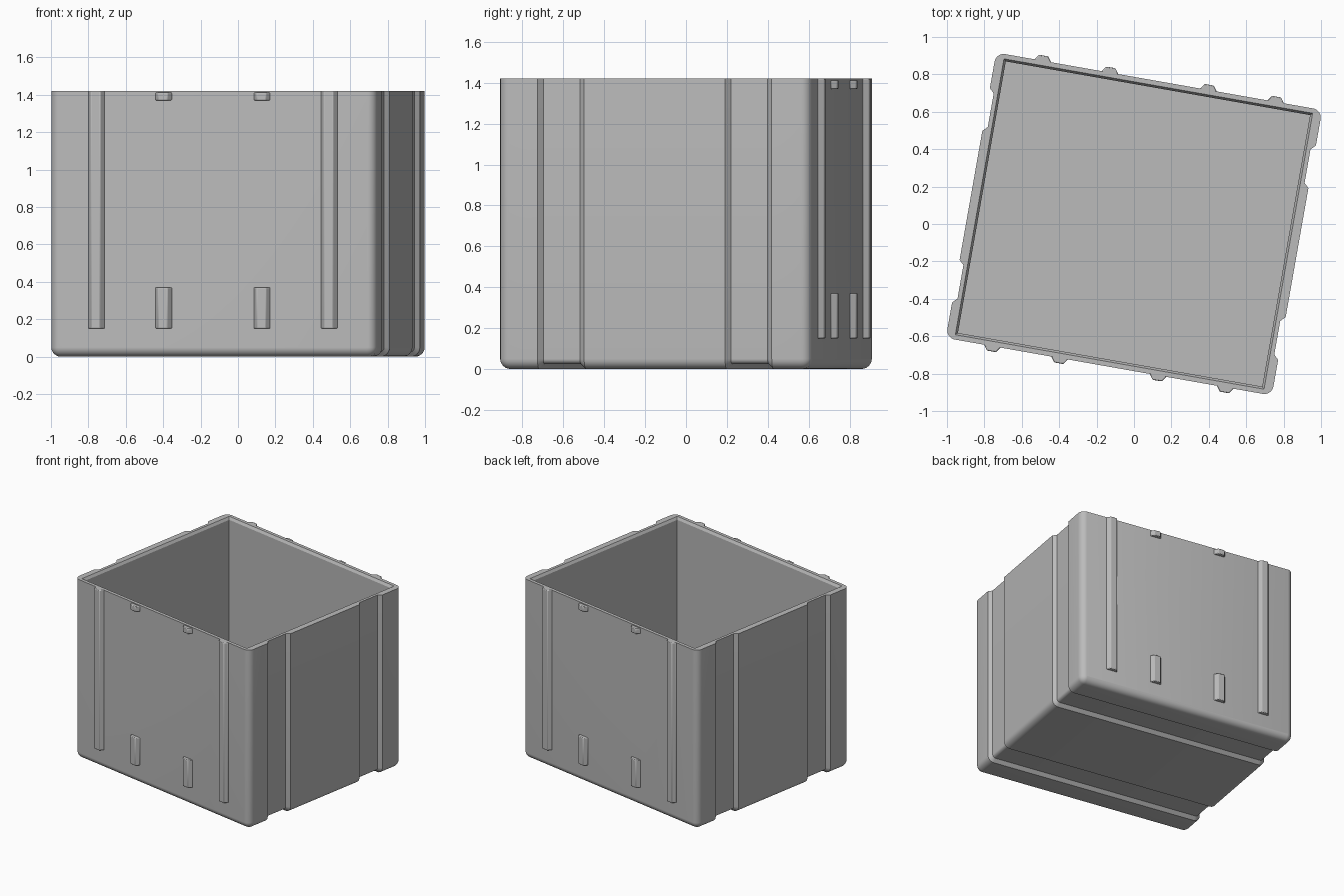
import bpy, bmesh, math

if "Cube" in bpy.data.objects:
    bpy.data.objects.remove(bpy.data.objects["Cube"])

HALF_W, HALF_D, HEIGHT = 0.885, 0.775, 1.42   # outer half width, half depth, height
ROUND = 0.05                                  # outer edge radius
GROOVE = 0.025                                # groove depth
TURN = math.radians(-10)                      # whole box is turned about z

grey = bpy.data.materials.new("plain grey")
grey.use_nodes = True
colour = (0.5, 0.5, 0.5, 1)
grey.diffuse_color = colour
grey.node_tree.nodes["Principled BSDF"].inputs["Base Color"].default_value = colour


def loft(name, rings):
    """Skin a list of equal-length point loops and cap both ends."""
    bm = bmesh.new()
    loops = [[bm.verts.new(p) for p in ring] for ring in rings]
    n = len(loops[0])
    for a, b in zip(loops, loops[1:]):
        for i in range(n):
            j = (i + 1) % n
            bm.faces.new((a[i], a[j], b[j], b[i]))
    bm.faces.new(loops[0])
    bm.faces.new(loops[-1])
    bmesh.ops.recalc_face_normals(bm, faces=bm.faces)
    mesh = bpy.data.meshes.new(name)
    bm.to_mesh(mesh)
    bm.free()
    mesh.materials.append(grey)
    obj = bpy.data.objects.new(name, mesh)
    bpy.context.collection.objects.link(obj)
    obj.rotation_euler.z = TURN
    return obj


def section(y, inset):
    """U-shaped slice of the box with rounded lower corners."""
    r = max(ROUND - inset, 0.004)
    half = HALF_W - inset
    right = [(half, y, HEIGHT)]
    for i in range(7):
        a = math.radians(15 * i)
        right.append((half - r + r * math.cos(a), y, inset + r - r * math.sin(a)))
    return right + [(-x, yy, z) for x, yy, z in reversed(right)]


def rectangle(half_x, half_y, z):
    return [(sx * half_x, sy * half_y, z)
            for sx, sy in ((-1, -1), (1, -1), (1, 1), (-1, 1))]


# Body: slices along the depth, rounded at the ends, with two wraparound grooves
stations = [(0.35, 0), (0.375, GROOVE), (0.557, GROOVE), (0.582, 0)]
for i in range(7):
    a = math.radians(14 * i)
    stations.append((HALF_D - ROUND + ROUND * math.sin(min(a, math.pi / 2)),
                     ROUND * (1 - math.cos(a))))
slices = [(-y, d) for y, d in reversed(stations)] + stations
body = loft("box_body", [section(y, d) for y, d in slices])

# Cavity with a small chamfer at the lip
cavity = loft("cavity_cutter", [rectangle(0.826, 0.737, 0.055),
                                rectangle(0.826, 0.737, HEIGHT - 0.02),
                                rectangle(0.838, 0.749, HEIGHT),
                                rectangle(0.838, 0.749, HEIGHT + 0.1)])
cavity.hide_render = True
cavity.hide_viewport = False
cut = body.modifiers.new("cavity", "BOOLEAN")
cut.operation = "DIFFERENCE"
cut.solver = "EXACT"
cut.object = cavity
bpy.context.view_layer.objects.active = body
body.select_set(True)
bpy.ops.object.modifier_apply(modifier="cavity")
bpy.data.objects.remove(cavity)
parts = [body]


# Raised ribs on the front and back walls
def rib(name, x, side, z0, z1):
    outline = [(-0.045, -0.01), (-0.045, 0), (-0.025, 0.028),
               (0.025, 0.028), (0.045, 0), (0.045, -0.01)]
    rings = [[(x + u, side * (HALF_D + v), z) for u, v in outline] for z in (z0, z1)]
    obj = loft(name, rings)
    bevel = obj.modifiers.new("soft edges", "BEVEL")
    bevel.width = 0.006
    bevel.segments = 2
    parts.append(obj)


for wall, side in (("front", -1), ("back", 1)):
    for hand, sx in (("left", 1), ("right", -1)):
        rib(f"{wall}_{hand}_long_rib", sx * 0.632, side, 0.15, HEIGHT)
        rib(f"{wall}_{hand}_lower_rib", sx * 0.267, side, 0.15, 0.37)
        rib(f"{wall}_{hand}_rim_tab", sx * 0.267, side, 1.37, 1.412)

# Smooth shading with sharp corners kept
bpy.ops.object.select_all(action="DESELECT")
for part in parts:
    part.select_set(True)
bpy.context.view_layer.objects.active = body
bpy.ops.object.shade_smooth_by_angle(angle=math.radians(30))
